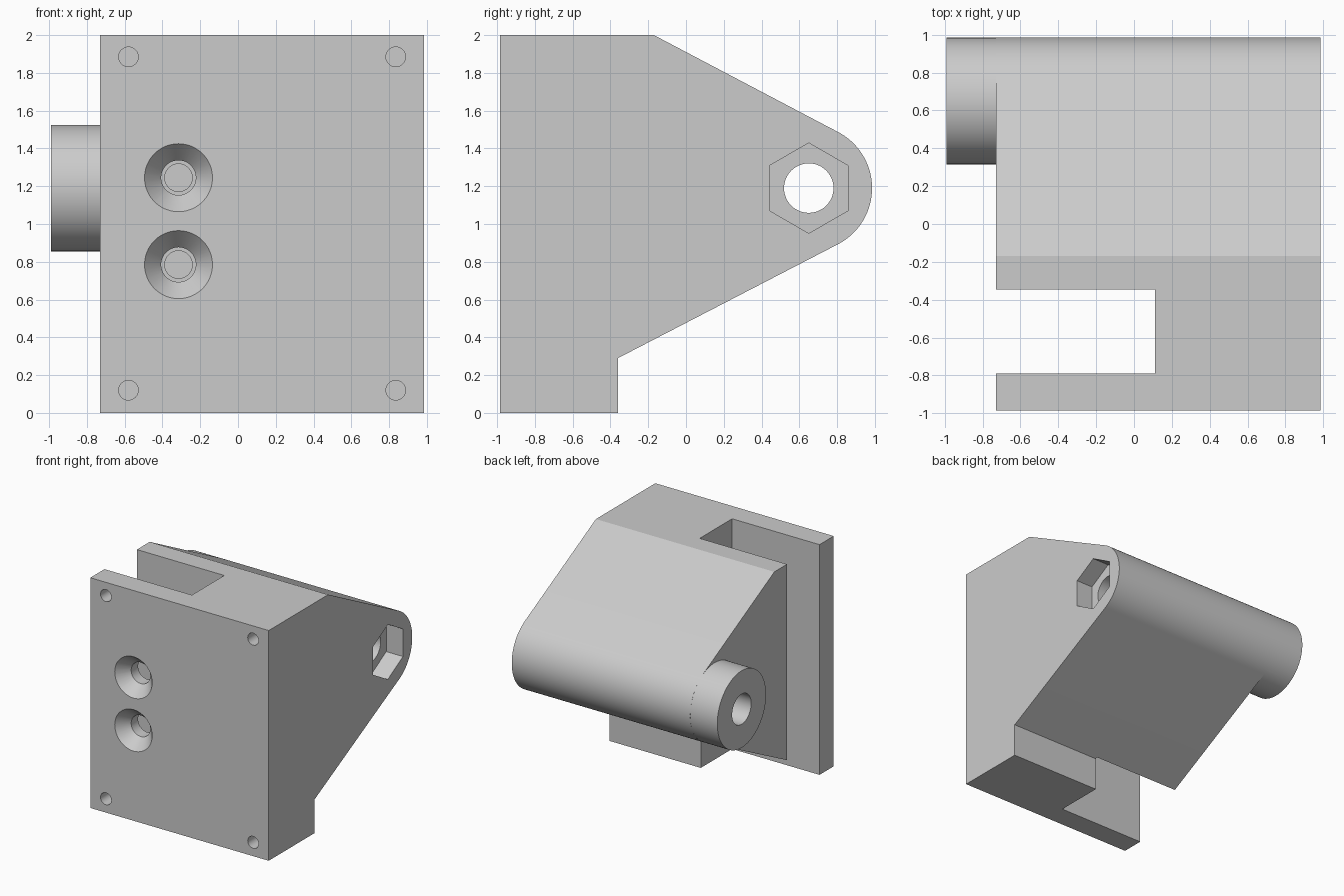
import bpy, bmesh, math
from mathutils import Matrix, Vector

if "Cube" in bpy.data.objects:
    bpy.data.objects.remove(bpy.data.objects["Cube"])

grey = bpy.data.materials.new("plain grey")
grey.diffuse_color = (0.6, 0.6, 0.6, 1)
grey.use_nodes = True
grey.node_tree.nodes["Principled BSDF"].inputs["Base Color"].default_value = grey.diffuse_color

AXLE_Y, AXLE_Z, AXLE_R = 0.65, 1.19, 0.335
LEFT, RIGHT, FRONT = -0.73, 0.985, -0.985


def finish(name, bm, helper=False):
    bmesh.ops.recalc_face_normals(bm, faces=bm.faces)
    me = bpy.data.meshes.new(name)
    bm.to_mesh(me)
    bm.free()
    me.materials.append(grey)
    ob = bpy.data.objects.new(name, me)
    bpy.context.collection.objects.link(ob)
    ob.hide_render = helper
    return ob


def prism(name, pts, x0, x1, helper=False):
    """Extrude a (y, z) outline along x."""
    bm = bmesh.new()
    face = bm.faces.new([bm.verts.new((x0, y, z)) for y, z in pts])
    ext = bmesh.ops.extrude_face_region(bm, geom=[face])
    verts = [v for v in ext["geom"] if isinstance(v, bmesh.types.BMVert)]
    bmesh.ops.translate(bm, verts=verts, vec=(x1 - x0, 0, 0))
    return finish(name, bm, helper)


def lathe_y(name, x, z, profile, n=48):
    """Revolve (y, radius) rings around a y-parallel axis, capped at both ends."""
    bm = bmesh.new()
    rings = [[bm.verts.new((x + r * math.cos(2 * math.pi * i / n), y,
                            z + r * math.sin(2 * math.pi * i / n)))
              for i in range(n)] for y, r in profile]
    for a, b in zip(rings, rings[1:]):
        for i in range(n):
            j = (i + 1) % n
            bm.faces.new((a[i], a[j], b[j], b[i]))
    bm.faces.new(rings[0])
    bm.faces.new(rings[-1])
    return finish(name, bm, True)


def circle(r, n, start=0.0):
    return [(AXLE_Y + r * math.cos(start + 2 * math.pi * i / n),
             AXLE_Z + r * math.sin(start + 2 * math.pi * i / n)) for i in range(n)]


def boolean(ob, tool, op):
    m = ob.modifiers.new(tool.name, 'BOOLEAN')
    m.operation, m.object, m.solver = op, tool, 'EXACT'


# Bracket body: side outline with a rounded nose
a = math.radians(62)
nose = [(AXLE_Y + AXLE_R * math.cos(a - 2 * a * i / 40),
         AXLE_Z + AXLE_R * math.sin(a - 2 * a * i / 40)) for i in range(41)]
body = prism("bracket_body", [(FRONT, 0), (FRONT, 2), (-0.17, 2)] + nose
             + [(-0.36, 0.29), (-0.36, 0)], LEFT, RIGHT)

# Hinge barrel sticking out on the left, overlapping into the nose
barrel = prism("hinge_barrel", circle(AXLE_R - 0.0005, 96), -0.99, LEFT + 0.2, True)
boolean(body, barrel, 'UNION')

# Slot behind the front plate
slot = prism("slot_cutter", [(-0.79, -0.1), (-0.345, -0.1), (-0.345, 2.1), (-0.79, 2.1)],
             LEFT - 0.1, 0.11, True)
# Axle bore and hexagonal nut pocket
bore = prism("bore_cutter", circle(0.131, 48), -1.2, 1.2, True)
pocket = prism("nut_pocket_cutter", circle(0.239, 6, math.pi / 2), RIGHT - 0.16, 1.2, True)
cutters = [slot, bore, pocket]

# Countersunk screw holes through the plate, with pilot holes in the body
for z in (0.785, 1.245):
    cutters.append(lathe_y("countersink_cutter", -0.315, z,
                           [(FRONT - 0.05, 0.18), (FRONT, 0.18), (FRONT + 0.1, 0.092), (-0.6, 0.092)]))
    cutters.append(lathe_y("pilot_cutter", -0.315, z, [(-0.5, 0.073), (0.1, 0.073)]))

# Blind corner holes
for x in (-0.58, 0.835):
    for z in (0.12, 1.885):
        cutters.append(lathe_y("corner_hole_cutter", x, z, [(FRONT - 0.05, 0.052), (FRONT + 0.13, 0.052)], 32))

for c in cutters:
    boolean(body, c, 'DIFFERENCE')

# Apply the cuts, then drop the helpers
bpy.context.view_layer.objects.active = body
body.select_set(True)
for m in list(body.modifiers):
    bpy.ops.object.modifier_apply(modifier=m.name)
for c in cutters + [barrel]:
    bpy.data.objects.remove(c)
bpy.ops.object.shade_smooth_by_angle(angle=math.radians(25))
